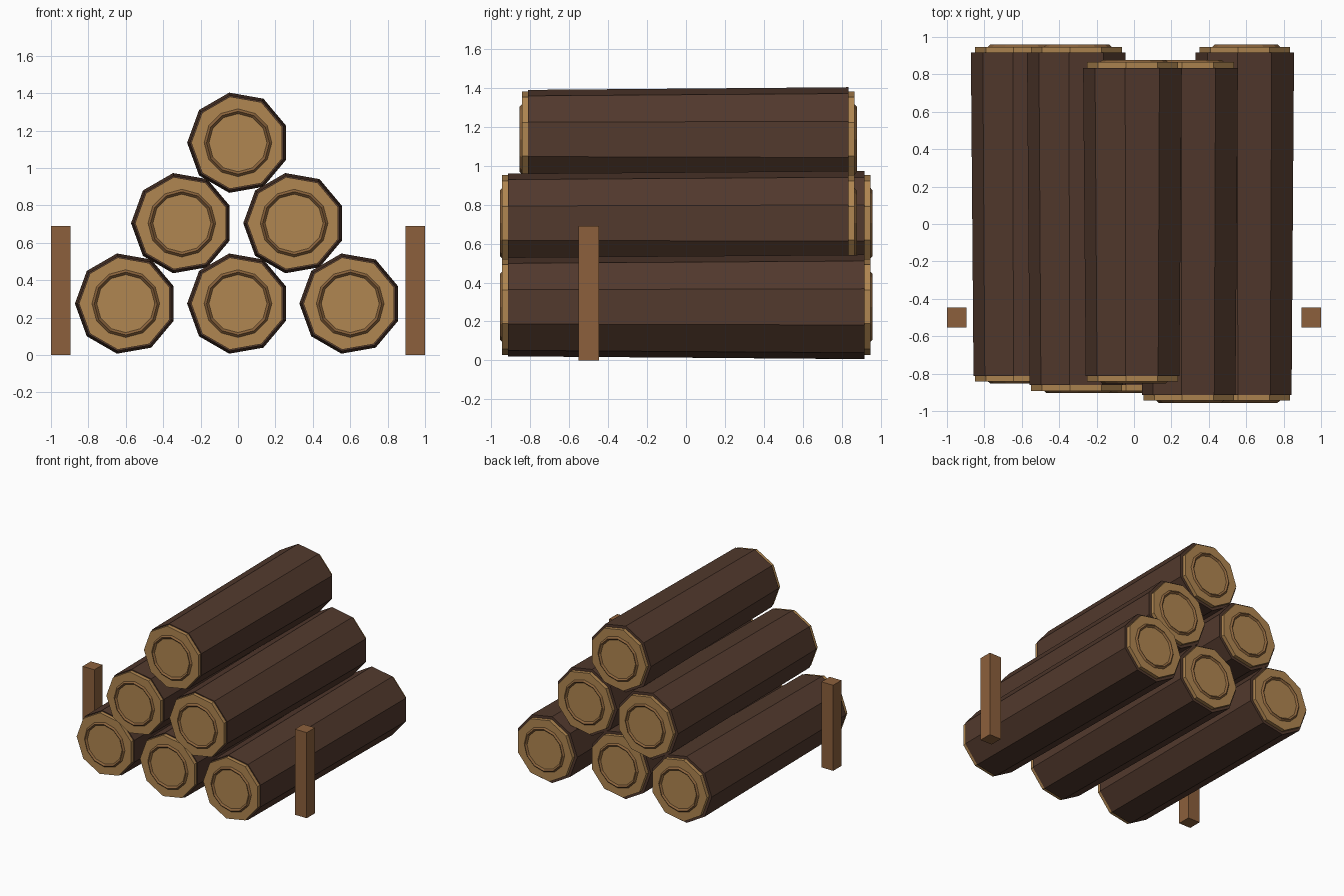
import bpy, bmesh, math

if "Cube" in bpy.data.objects:
    bpy.data.objects.remove(bpy.data.objects["Cube"])


def material(name, rgb):
    m = bpy.data.materials.new(name)
    m.diffuse_color = (*rgb, 1.0)
    m.use_nodes = True
    m.node_tree.nodes["Principled BSDF"].inputs["Base Color"].default_value = m.diffuse_color
    return m


BARK = material("dark_bark", (0.084, 0.041, 0.026))
WOOD = material("cut_wood", (0.434, 0.238, 0.082))
RING = material("growth_ring", (0.255, 0.125, 0.045))
POST = material("post_wood", (0.262, 0.117, 0.045))


def finish(bm, name, mat):
    bmesh.ops.recalc_face_normals(bm, faces=bm.faces)
    mesh = bpy.data.meshes.new(name)
    bm.to_mesh(mesh)
    bm.free()
    mesh.materials.append(mat)
    ob = bpy.data.objects.new(name, mesh)
    bpy.context.collection.objects.link(ob)
    return ob


def lathe(name, mat, x, z, profile, sides, closed=False):
    """Sweep (radius, y) points round the log axis, first corner pointing to -x."""
    bm = bmesh.new()
    loops = []
    for r, y in profile:
        angles = [math.pi + math.tau * i / sides for i in range(sides)]
        loops.append([bm.verts.new((x + r * math.cos(a), y, z + r * math.sin(a)))
                      for a in angles])
    pairs = list(zip(loops, loops[1:]))
    if closed:
        pairs.append((loops[-1], loops[0]))
    else:
        bm.faces.new(loops[0])
        bm.faces.new(loops[-1])
    for a, b in pairs:
        for i in range(sides):
            j = (i + 1) % sides
            bm.faces.new((a[i], a[j], b[j], b[i]))
    return finish(bm, name, mat)


def log(name, x, z, front, back):
    # Bark, slightly thicker towards the back
    lathe(name + "_bark", BARK, x, z, [(0.258, front), (0.272, back)], 9)
    for end, y, s in (("front", front, -1), ("back", back, 1)):
        # Pale sawn end and its raised growth ring
        face = y + s * 0.03
        lathe(f"{name}_{end}_cap", WOOD, x, z, [(0.25, y - s * 0.01), (0.25, face)], 9)
        section = [(0.181, face), (0.168, face + s * 0.012),
                   (0.155, face), (0.168, face - s * 0.012)]
        lathe(f"{name}_{end}_ring", RING, x, z, section, 12, closed=True)


# Pyramid of six logs: x, z, front end, back end
log("bottom_left_log", -0.6, 0.275, -0.812, 0.917)
log("bottom_middle_log", 0.0, 0.275, -0.862, 0.835)
log("bottom_right_log", 0.6, 0.275, -0.914, 0.917)
log("middle_left_log", -0.3, 0.705, -0.862, 0.917)
log("middle_right_log", 0.3, 0.705, -0.914, 0.835)
log("top_log", 0.0, 1.135, -0.812, 0.835)

# Upright stakes on both sides
for side, sx in (("left", -1), ("right", 1)):
    bm = bmesh.new()
    bmesh.ops.create_cube(bm, size=1)
    for v in bm.verts:
        v.co = (sx * 0.9475 + v.co.x * 0.105, -0.5 + v.co.y * 0.105, (v.co.z + 0.5) * 0.69)
    finish(bm, side + "_stake", POST)
